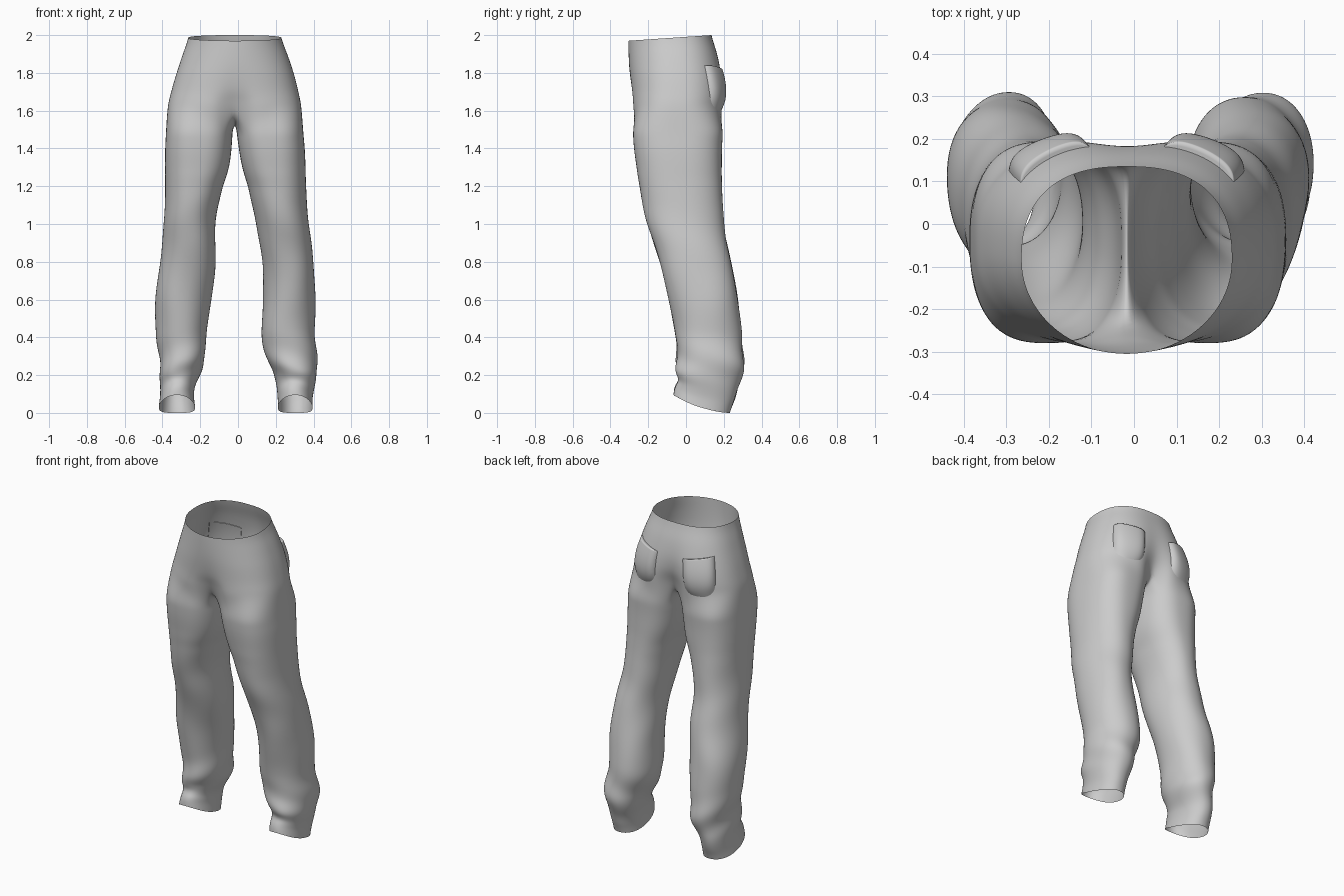
import bpy, bmesh, math
from mathutils import Vector
from mathutils.bvhtree import BVHTree

if "Cube" in bpy.data.objects:
    bpy.data.objects.remove(bpy.data.objects["Cube"])

MID = -0.017          # x of the centre seam
M, K = 34, 9          # points round the outside, points along the crotch seam


def spow(v, e):
    return math.copysign(abs(v) ** e, v)


def catmull(rows, z):
    """Smoothly interpolate table rows (first column z, descending)."""
    i = 0
    while i < len(rows) - 2 and z < rows[i + 1][0]:
        i += 1
    p0, p1 = rows[max(i - 1, 0)], rows[i]
    p2, p3 = rows[i + 1], rows[min(i + 2, len(rows) - 1)]
    t = (z - p1[0]) / (p2[0] - p1[0])
    return [0.5 * (2 * b + (c - a) * t + (2 * a - 5 * b + 4 * c - d) * t * t
                   + (3 * b - a - 3 * c + d) * t ** 3)
            for a, b, c, d in zip(p0, p1, p2, p3)]


def bump(v, centre, width):
    return math.exp(-((v - centre) / width) ** 2)


# seat: z, half width left, half width right, front y, back y, front dip, back dip, front squareness
SEAT = [(1.985, .247, .247, -.305, .135, 0, 0, 2.0),
        (1.90, .275, .278, -.304, .165, 0, .002, 2.05),
        (1.80, .308, .312, -.300, .192, .002, .010, 2.2),
        (1.70, .337, .337, -.292, .204, .012, .030, 2.4),
        (1.61, .357, .354, -.288, .203, .045, .065, 2.7)]
# legs: z, outer x, inner x, front y, back y
LEFT = [(1.50, -.381, -.028, -.282, .196), (1.40, -.386, -.034, -.276, .191),
        (1.30, -.387, -.047, -.262, .190), (1.20, -.386, -.080, -.246, .191),
        (1.00, -.392, -.122, -.206, .202), (.80, -.412, -.116, -.140, .237),
        (.60, -.441, -.143, -.090, .277), (.40, -.432, -.168, -.056, .297),
        (.25, -.415, -.178, -.048, .302), (.15, -.412, -.222, -.052, .285),
        (.07, -.414, -.232, -.060, .258), (0, -.420, -.226, -.066, .232)]
RIGHT = [(1.50, .345, -.008, -.282, .196), (1.40, .354, .004, -.276, .191),
         (1.30, .358, .022, -.262, .190), (1.20, .361, .053, -.246, .191),
         (1.00, .375, .095, -.206, .202), (.80, .400, .131, -.140, .237),
         (.60, .411, .132, -.090, .277), (.40, .405, .124, -.056, .297),
         (.25, .425, .165, -.048, .302), (.15, .412, .200, -.052, .285),
         (.07, .395, .210, -.060, .258), (0, .396, .210, -.066, .232)]


def seat_ring(z, side):
    _, hl, hr, yf, yb, df, db, nf = catmull(SEAT, z)
    hw, my, ry = (hl if side < 0 else hr), (yf + yb) / 2, (yb - yf) / 2
    top = max(0, (z - 1.8) / 0.185)
    pts = []
    for i in range(M):
        t = math.pi * i / (M - 1)
        c, s = math.cos(t), max(math.sin(t), 0)
        e = 2 / (nf if c > 0 else 2.45)
        x = hw * s ** e if 0 < i < M - 1 else 0
        y = my - ry * spow(c, e)
        y += (df if c > 0 else -db) * bump(x, 0, .075)
        pts.append(Vector((MID + side * x, y, z - .015 * top * (y + .085) / -.22)))
    return pts


def leg_ring(z, side):
    _, xo, xi, yf, yb = catmull(LEFT if side < 0 else RIGHT, z)
    cx, rx, cy, ry = (xo + xi) / 2, abs(xo - xi) / 2, (yf + yb) / 2, (yb - yf) / 2
    n = 2.15 + .5 * max(0, (z - 1.1) / .4)
    ph = 0.6 if side < 0 else 2.1
    pts = []
    for i in range(M + K):
        a = math.radians(-50 + 280 * i / (M - 1) if i < M else 230 + 80 * (i - M + 1) / (K + 1))
        # soft diagonal folds at knee and ankle
        w = (.018 * bump(z, .95, .15) * math.sin(2 * a + 17 * z + ph)
             + .055 * bump(z, .22, .14) * math.sin(2 * a + 26 * z + ph)
             + .018 * bump(z, .6, .25) * math.sin(3 * a - 11 * z + ph))
        w -= .06 * bump(z, .13, .035) * (.5 + .5 * math.cos(a))
        e, k = 2 / n, 1 + w
        x = cx + side * rx * k * spow(math.sin(a), e)
        y = cy - ry * k * spow(math.cos(a), e)
        # hem rises over the instep
        lift = .095 * ((1 + math.cos(a)) / 2) ** 1.8 * max(0, 1 - z / .3) ** 1.3
        pts.append(Vector((x, y, z + lift)))
    return pts


# trousers: seat and both legs as one open surface
bm = bmesh.new()
for side in (-1, 1):
    seat = [[bm.verts.new(p) for p in seat_ring(z, side)]
            for z in (1.985, 1.95, 1.9, 1.85, 1.8, 1.75, 1.7, 1.655, 1.61)]
    front, back = seat[-1][0].co, seat[-1][-1].co
    seam = []
    for j in range(1, K + 1):
        t = j / (K + 1)
        p = back.lerp(front, t)
        p.z -= .085 * math.sin(math.pi * t) ** .6
        seam.append(bm.verts.new(p))
    levels = [1.5 - .05 * i for i in range(22)] + [.42 - .03 * i for i in range(15)]
    legs = [seat[-1] + seam] + [[bm.verts.new(p) for p in leg_ring(z, side)] for z in levels]
    for rings, closed in ((seat, False), (legs, True)):
        for a, b in zip(rings, rings[1:]):
            n = len(a)
            for i in range(n if closed else n - 1):
                j = (i + 1) % n
                q = (a[i], a[j], b[j], b[i])
                bm.faces.new(q if side > 0 else q[::-1])
bmesh.ops.remove_doubles(bm, verts=bm.verts, dist=1e-4)
bmesh.ops.recalc_face_normals(bm, faces=bm.faces)


def make_object(name, bm, levels):
    me = bpy.data.meshes.new(name)
    bm.to_mesh(me)
    bm.free()
    me.shade_smooth()
    ob = bpy.data.objects.new(name, me)
    bpy.context.collection.objects.link(ob)
    sub = ob.modifiers.new("smooth", 'SUBSURF')
    sub.levels = sub.render_levels = levels
    return ob


trousers = make_object("trousers", bm, 2)
bpy.context.view_layer.update()
tree = BVHTree.FromObject(trousers, bpy.context.evaluated_depsgraph_get())

# back pockets: padded patches projected onto the seat
NU, NV = 22, 18
for side, name in ((-1, "left_back_pocket"), (1, "right_back_pocket")):
    bm = bmesh.new()
    grid = []
    for r in range(-1, NV + 1):
        v = max(r, 0) / NV
        row = []
        for c in range(NU + 1):
            u = 2 * c / NU - 1
            ang = math.radians(40 + 20 * u * (1 - .12 * v))
            top, bottom = 1.825 + .014 * u, 1.595 + .05 * abs(u) ** 3
            z = top + (bottom - top) * v
            d = Vector((side * math.sin(ang), math.cos(ang), 0))
            hit, nor, _, _ = tree.ray_cast(Vector((MID, -.05, z)) + d, -d)
            off = -.003 if r < 0 else -.003 + .029 * (1 - abs(u) ** 5) * (1 - v ** 6) * (.75 + .25 * math.sin(math.pi * v))
            if nor.dot(d) < 0:
                nor = -nor
            row.append(bm.verts.new(hit + nor * off))
        grid.append(row)
    for a, b in zip(grid, grid[1:]):
        for i in range(NU):
            bm.faces.new((a[i], a[i + 1], b[i + 1], b[i]))
    bmesh.ops.recalc_face_normals(bm, faces=bm.faces)
    lip = bm.edges
    crease = bm.edges.layers.float.new("crease_edge")
    for a, b in zip(grid[1], grid[1][1:]):
        bm.edges.get((a, b))[crease] = .8
    make_object(name, bm, 1)
